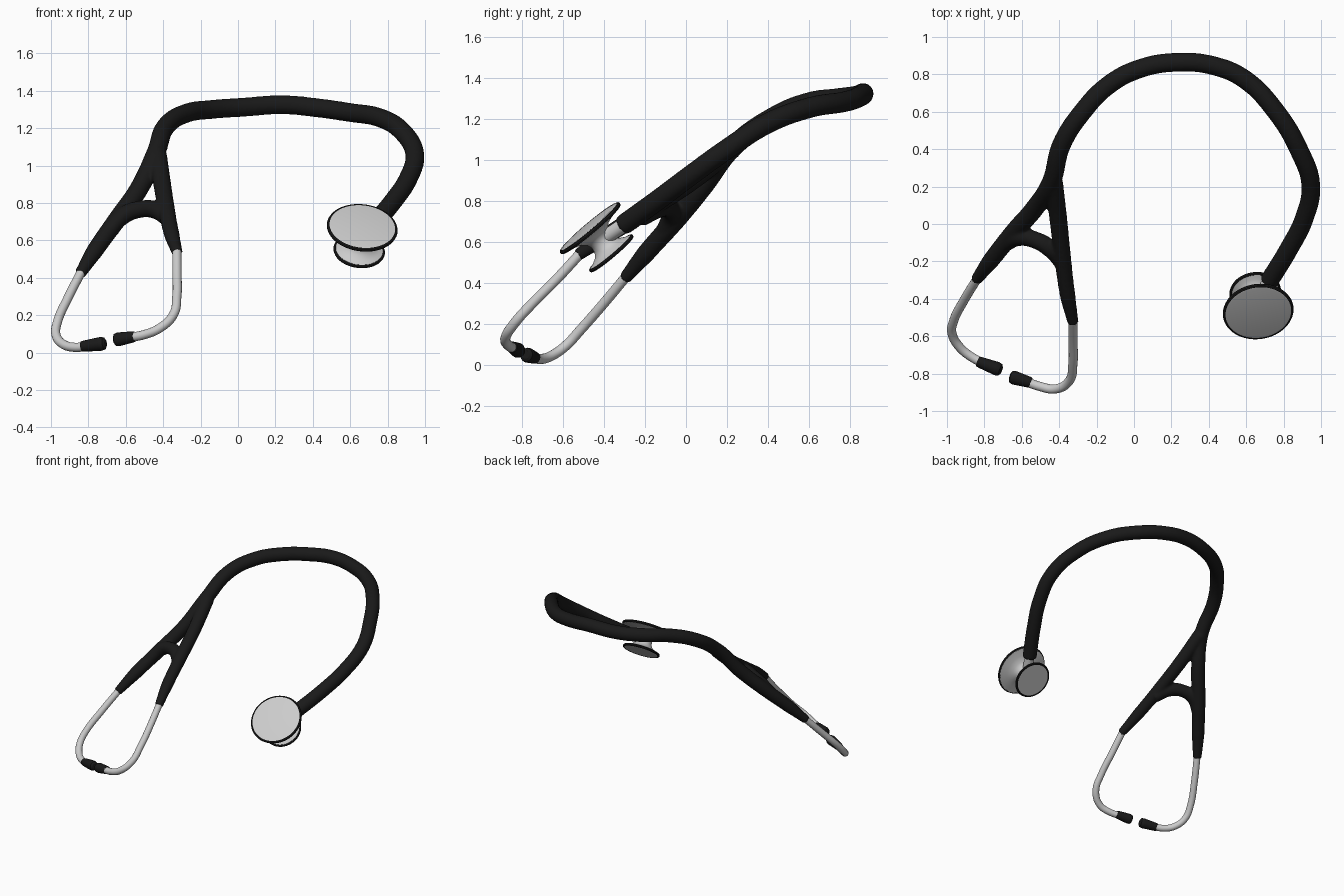
import bpy, math
from mathutils import Vector

if "Cube" in bpy.data.objects:
    bpy.data.objects.remove(bpy.data.objects["Cube"])

black = bpy.data.materials.new("black_rubber")
black.diffuse_color = (0.01, 0.01, 0.01, 1)
black.use_nodes = True
black.node_tree.nodes["Principled BSDF"].inputs["Base Color"].default_value = black.diffuse_color


def activate(ob):
    bpy.ops.object.select_all(action='DESELECT')
    ob.select_set(True)
    bpy.context.view_layer.objects.active = ob


def tube(name, pts, mat=None, sides=6):
    """Sweep a round section through (x, y, z, radius) points."""
    cu = bpy.data.curves.new(name, 'CURVE')
    cu.dimensions = '3D'
    cu.resolution_u = 8
    cu.bevel_depth = 1.0
    cu.bevel_resolution = sides
    cu.use_fill_caps = True
    sp = cu.splines.new('BEZIER')
    sp.bezier_points.add(len(pts) - 1)
    for bp, (x, y, z, r) in zip(sp.bezier_points, pts):
        bp.co = (x, y, z)
        bp.radius = r
        bp.handle_left_type = bp.handle_right_type = 'AUTO'
    ob = bpy.data.objects.new(name, cu)
    bpy.context.collection.objects.link(ob)
    activate(ob)
    bpy.ops.object.convert(target='MESH')
    ob = bpy.context.object
    if mat:
        ob.data.materials.clear()
        ob.data.materials.append(mat)
    bpy.ops.object.shade_smooth_by_angle(angle=math.radians(40))
    return ob


def lathe(name, profile, origin, axis, mat=None, closed=False, n=64):
    """Revolve (radius, height) points about an axis."""
    q = Vector(axis).to_track_quat('Z', 'Y')
    verts, faces, m = [], [], len(profile)
    for i in range(n):
        a = 2 * math.pi * i / n
        for r, h in profile:
            verts.append(Vector(origin) + q @ Vector((r * math.cos(a), r * math.sin(a), h)))
    for i in range(n):
        j = (i + 1) % n
        for k in range(m if closed else m - 1):
            l = (k + 1) % m
            faces.append((i * m + k, j * m + k, j * m + l, i * m + l))
    if not closed:
        faces.append([i * m for i in range(n)][::-1])
        faces.append([i * m + m - 1 for i in range(n)])
    me = bpy.data.meshes.new(name)
    me.from_pydata(verts, [], faces)
    ob = bpy.data.objects.new(name, me)
    bpy.context.collection.objects.link(ob)
    if mat:
        me.materials.append(mat)
    activate(ob)
    bpy.ops.object.shade_smooth_by_angle(angle=math.radians(40))
    return ob


# Main hose running from the left yoke arm round to the chest piece
R = 0.051
hose = tube("hose_and_yoke", [
    (-.845, -.30, .42, .031), (-.765, -.195, .545, .046), (-.64, -.04, .72, .05),
    (-.53, .085, .875, .051), (-.44, .23, 1.065, R), (-.385, .43, 1.21, R),
    (-.275, .60, 1.28, R), (-.14, .74, 1.3, R), (.03, .83, 1.312, R),
    (.24, .865, 1.325, R), (.43, .845, 1.308, R), (.59, .775, 1.285, R),
    (.76, .60, 1.255, R), (.885, .39, 1.175, R), (.945, .21, 1.06, R),
    (.91, .03, .93, R), (.83, -.13, .81, R), (.72, -.31, .68, R)], black)
# Right yoke arm and the bridge between both arms
arm = tube("yoke_arm", [
    (-.43, .23, 1.06, .05), (-.405, .03, .9, .048), (-.385, -.15, .78, .046),
    (-.355, -.38, .635, .042), (-.325, -.53, .535, .03)], black)
bridge = tube("yoke_bridge", [
    (-.69, -.11, .65, .04), (-.61, -.07, .735, .048), (-.53, -.085, .765, .046),
    (-.45, -.13, .765, .048), (-.375, -.22, .715, .042)], black)
activate(hose)
arm.select_set(True)
bridge.select_set(True)
bpy.ops.object.join()
# Fuse the rubber into one blended skin
rm = hose.modifiers.new("fuse", 'REMESH')
rm.mode = 'VOXEL'
rm.voxel_size = 0.009
rm.use_smooth_shade = True
sm = hose.modifiers.new("blend", 'SMOOTH')
sm.factor = 0.5
sm.iterations = 6

# Metal ear tubes
E = .0245
tube("ear_tube_left", [
    (-.835, -.287, .437, E), (-.91, -.41, .29, E), (-.965, -.52, .165, E),
    (-.973, -.585, .095, E), (-.935, -.655, .045, E), (-.87, -.71, .028, E),
    (-.78, -.755, .04, E)])
tube("ear_tube_right", [
    (-.327, -.515, .545, E), (-.326, -.63, .42, E), (-.327, -.75, .3, E),
    (-.347, -.84, .2, E), (-.42, -.882, .13, E), (-.505, -.868, .095, E),
    (-.59, -.838, .08, E)])


# Soft ear tips
def ear_tip(name, a, b):
    a, b = Vector(a), Vector(b)
    stops = [(0, .027), (.12, .03), (.5, .034), (.8, .037), (.94, .033), (1, .02)]
    tube(name, [(*a.lerp(b, t), r) for t, r in stops], black)


ear_tip("ear_tip_left", (-.835, -.735, .033), (-.708, -.783, .05))
ear_tip("ear_tip_right", (-.55, -.849, .086), (-.663, -.815, .067))

# Chest piece: large and small discs joined by a flared waist
axis = Vector((.1, -.64, .76)).normalized()
centre = Vector((.664, -.468, .667))
lathe("chest_piece", [
    (.131, -.168), (.134, -.155), (.105, -.145), (.075, -.128), (.06, -.105),
    (.057, -.08), (.065, -.055), (.09, -.034), (.13, -.02), (.182, -.01),
    (.182, .008), (.165, .011)], centre, axis)


# Black rims round both discs
def rim(name, radius, height, thick):
    ring = [(radius + thick * math.cos(t * math.pi / 4),
             height + thick * math.sin(t * math.pi / 4)) for t in range(8)]
    lathe(name, ring, centre, axis, black, closed=True)


rim("large_rim", .180, 0, .0105)
rim("small_rim", .129, -.161, .0095)

# Metal stem from the waist into the hose
waist = centre - axis * .08
end = Vector((.735, -.285, .695))
tube("chest_stem", [(*waist.lerp(end, t), .036) for t in (0, .5, 1)])
